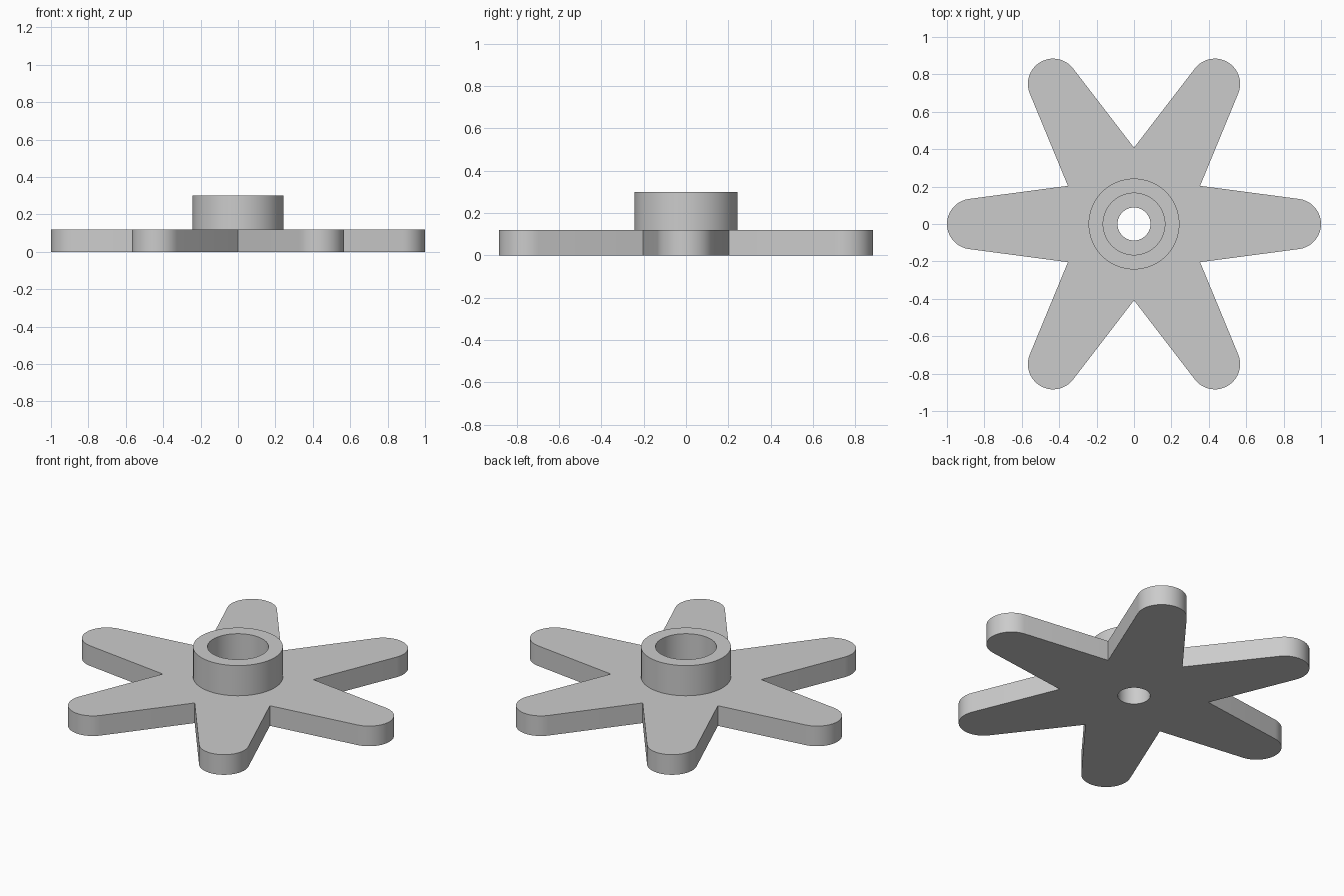
import bpy, bmesh
from math import sin, cos, pi, radians
from mathutils import Vector, Matrix

cube = bpy.data.objects.get("Cube")
if cube:
    bpy.data.objects.remove(cube, do_unlink=True)

ARMS = 6
THICK, TOP = 0.12, 0.30            # plate thickness, hub top height
TIP_CENTRE, TIP_R = 0.865, 0.135   # rounded arm ends
VALLEY = 0.408                     # radius of the notch between arms
HOLE_R, BORE_R, HUB_R = 0.088, 0.165, 0.243
SEG = 64

grey = bpy.data.materials.new("plain grey")
grey.use_nodes = True
colour = (0.6, 0.6, 0.6, 1)
grey.diffuse_color = colour
grey.node_tree.nodes["Principled BSDF"].inputs["Base Color"].default_value = colour


def circle(r, n=SEG):
    return [Vector((r * cos(2 * pi * i / n), r * sin(2 * pi * i / n), 0)) for i in range(n)]


def star_outline():
    """Tapered arms with round tips, meeting in sharp notches."""
    points = []
    sweep, steps = radians(82), 20
    for k in range(ARMS):
        turn = Matrix.Rotation(2 * pi * k / ARMS, 3, 'Z')
        for i in range(steps + 1):
            a = -sweep + 2 * sweep * i / steps
            points.append(turn @ Vector((TIP_CENTRE + TIP_R * cos(a), TIP_R * sin(a), 0)))
        half = pi / ARMS
        points.append(turn @ Vector((VALLEY * cos(half), VALLEY * sin(half), 0)))
    return points


def add_ring(bm, points, z):
    return [bm.verts.new((p.x, p.y, z)) for p in points]


def bridge(bm, a, b):
    n = len(a)
    for i in range(n):
        j = (i + 1) % n
        bm.faces.new((a[i], a[j], b[j], b[i]))


def finish(bm, name):
    bmesh.ops.recalc_face_normals(bm, faces=bm.faces[:])
    mesh = bpy.data.meshes.new(name)
    bm.to_mesh(mesh)
    bm.free()
    mesh.materials.append(grey)
    obj = bpy.data.objects.new(name, mesh)
    bpy.context.collection.objects.link(obj)
    bpy.ops.object.select_all(action='DESELECT')
    obj.select_set(True)
    bpy.context.view_layer.objects.active = obj
    bpy.ops.object.shade_smooth_by_angle(angle=radians(30))
    return obj


# Star plate with a central through hole
bm = bmesh.new()
rings = []
for outline in (star_outline(), circle(HOLE_R)):
    low, high = add_ring(bm, outline, 0), add_ring(bm, outline, THICK)
    bridge(bm, low, high)
    rings.append((low, high))
for level in (0, 1):
    edges = []
    for pair in rings:
        ring = pair[level]
        edges += [bm.edges.get((ring[i - 1], ring[i])) for i in range(len(ring))]
    bmesh.ops.triangle_fill(bm, use_beauty=True, use_dissolve=False,
                            edges=edges, normal=(0, 0, 1))
finish(bm, "star_plate")

# Raised hub collar, standing on the plate
bm = bmesh.new()
profile = [(BORE_R, THICK), (BORE_R, TOP), (HUB_R, TOP), (HUB_R, THICK)]
loops = [add_ring(bm, circle(r), z) for r, z in profile]
for i in range(len(loops)):
    bridge(bm, loops[i - 1], loops[i])
finish(bm, "hub_collar")
